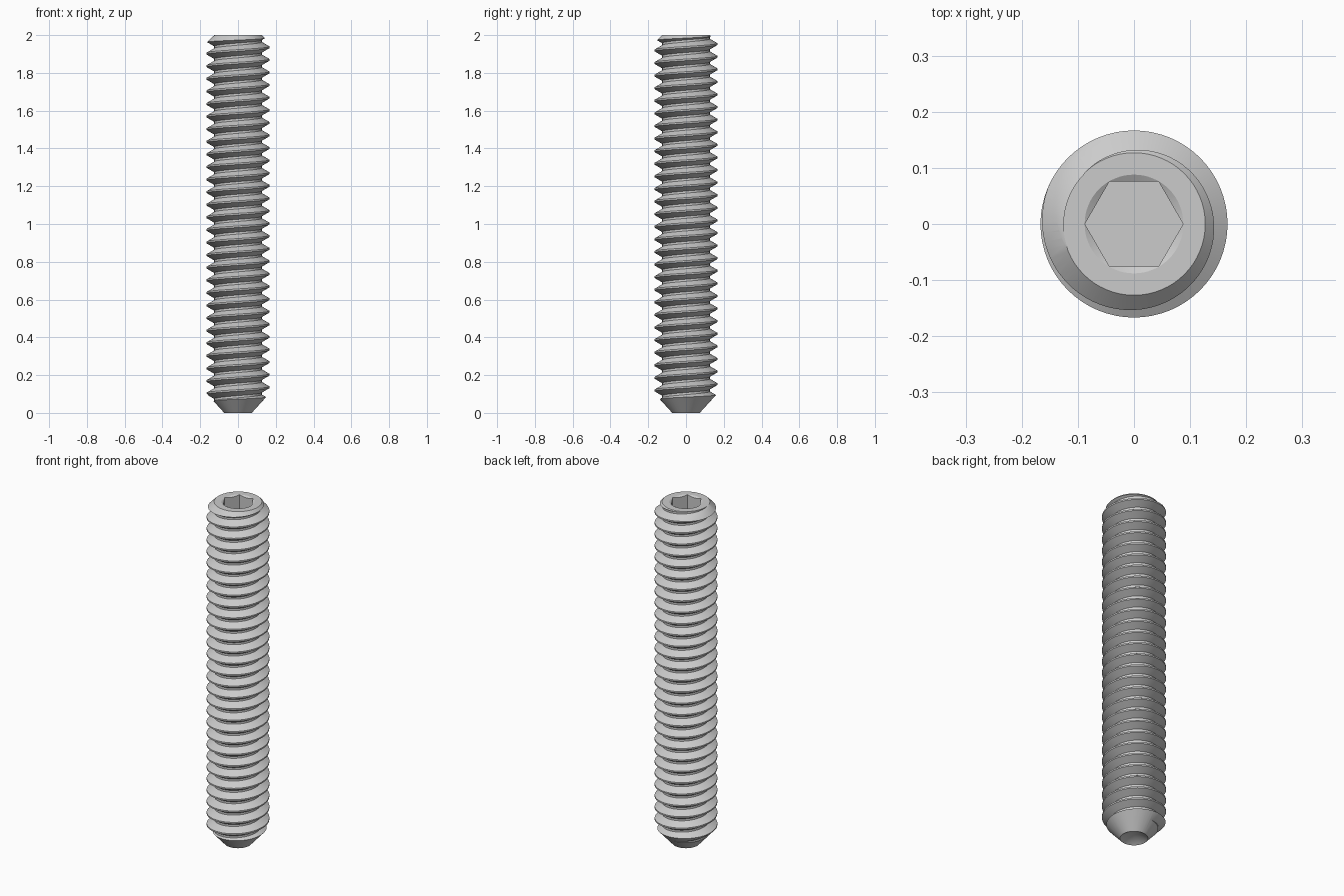
import bpy, bmesh
from math import cos, sin, tan, pi, radians

if "Cube" in bpy.data.objects:
    bpy.data.objects.remove(bpy.data.objects["Cube"])

PITCH, R_MAJOR, R_MINOR = 2 / 30, 0.1667, 0.126
SEG = 64


def finish(name, bm):
    bmesh.ops.recalc_face_normals(bm, faces=bm.faces)
    me = bpy.data.meshes.new(name)
    bm.to_mesh(me)
    bm.free()
    ob = bpy.data.objects.new(name, me)
    bpy.context.collection.objects.link(ob)
    return ob


def lathe(name, profile, segs=SEG):
    """Closed solid of revolution; the profile starts and ends on the axis."""
    bm = bmesh.new()
    rings = []
    for r, z in profile:
        n = 1 if r == 0 else segs
        rings.append([bm.verts.new((r * cos(2 * pi * i / segs), r * sin(2 * pi * i / segs), z))
                      for i in range(n)])
    for a, b in zip(rings, rings[1:]):
        for i in range(segs):
            k = (i + 1) % segs
            quad = [a[i % len(a)], a[k % len(a)], b[k % len(b)], b[i % len(b)]]
            bm.faces.new(list(dict.fromkeys(quad)))
    return finish(name, bm)


def threaded_rod(name):
    """Right-handed helical thread, trimmed flat and capped beyond both ends."""
    crest = PITCH / 16
    flank = (R_MAJOR - R_MINOR) * tan(radians(30))
    profile = [(R_MAJOR, -crest), (R_MAJOR, crest),
               (R_MINOR, crest + flank), (R_MINOR, PITCH - crest - flank)]
    start, turns = 0.069 - 5 * PITCH, 41
    bm = bmesh.new()
    rows = []
    for i in range(SEG * turns + 1):
        a = 2 * pi * i / SEG
        z0 = start + PITCH * i / SEG
        rows.append([bm.verts.new((r * cos(a), r * sin(a), z0 + z)) for r, z in profile])
    for i in range(len(rows) - 1):
        c0, c1 = list(rows[i]), list(rows[i + 1])
        if i + 1 + SEG < len(rows):
            c0.append(rows[i + SEG][0])
            c1.append(rows[i + 1 + SEG][0])
        for j in range(len(c0) - 1):
            bm.faces.new((c0[j], c1[j], c1[j + 1], c0[j + 1]))
    for z, n in ((-0.0513, -1), (2.0517, 1)):
        bmesh.ops.bisect_plane(bm, geom=bm.verts[:] + bm.edges[:] + bm.faces[:],
                               plane_co=(0, 0, z), plane_no=(0, 0, n), clear_outer=True)
    bmesh.ops.holes_fill(bm, edges=[e for e in bm.edges if e.is_boundary], sides=0)
    return finish(name, bm)


def boolean(ob, cutter, operation):
    cutter.hide_render = True
    mod = ob.modifiers.new(cutter.name, 'BOOLEAN')
    mod.operation, mod.solver, mod.object = operation, 'EXACT', cutter
    bpy.ops.object.modifier_apply(modifier=mod.name)
    bpy.data.objects.remove(cutter)


# threaded shank
screw = threaded_rod("set_screw")
bpy.context.view_layer.objects.active = screw
screw.select_set(True)

# chamfered ends with the hollow cup point
boolean(screw, lathe("end_chamfers", [(0, 0.043), (0.073, 0), (0.2, 0.14), (0.2, 1.927),
                                      (0.127, 2), (0, 2)]), 'INTERSECT')
# hex drive socket
boolean(screw, lathe("hex_socket", [(0, 1.75), (0.0875, 1.75), (0.0875, 2.1), (0, 2.1)], 6),
        'DIFFERENCE')
# countersink around the socket
boolean(screw, lathe("socket_countersink", [(0, 1.95), (0.088, 2.0), (0.1232, 2.02), (0, 2.02)]),
        'DIFFERENCE')

bpy.ops.object.shade_smooth_by_angle(angle=radians(25))
